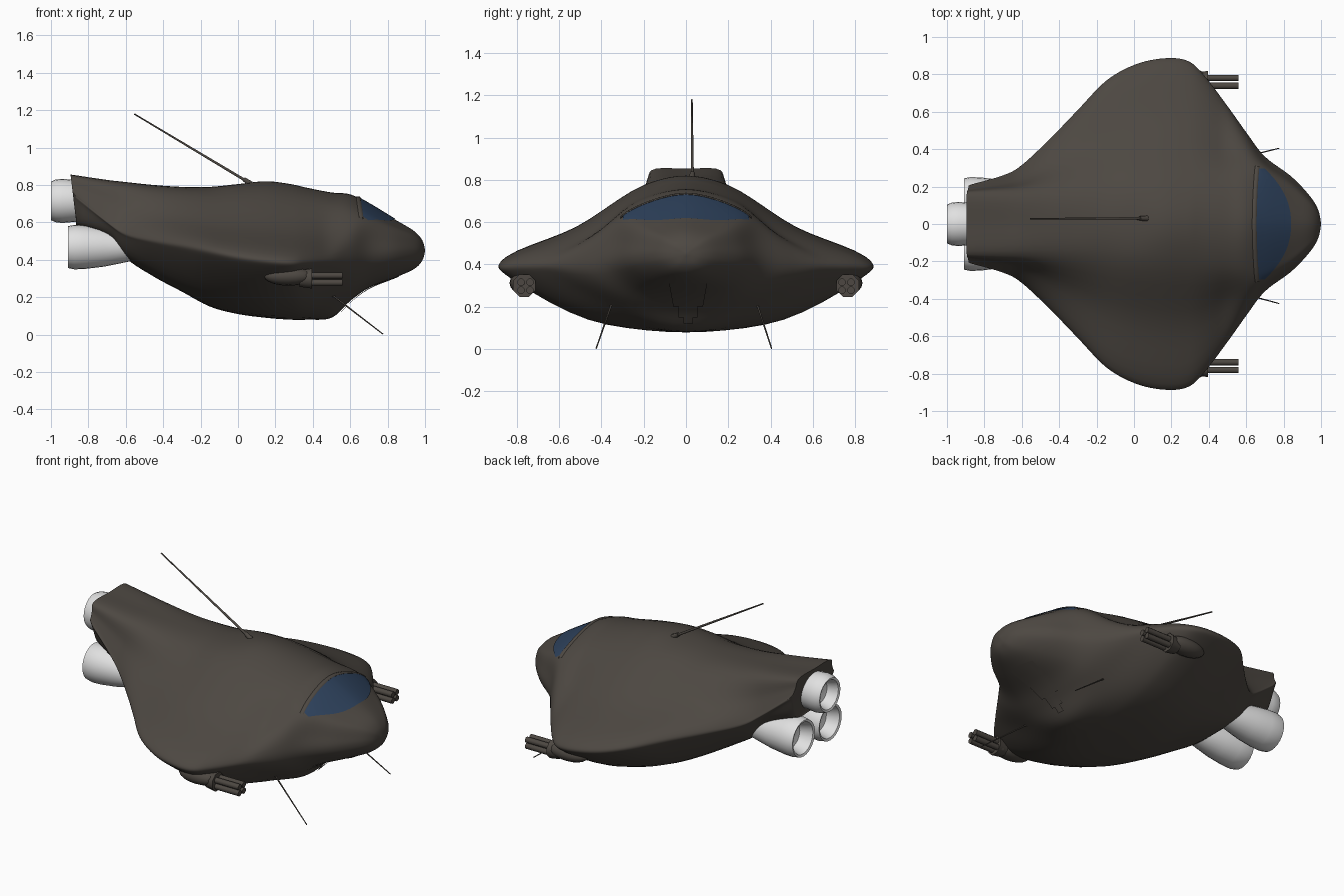
import bpy, math
from mathutils import Vector
from mathutils.bvhtree import BVHTree

if "Cube" in bpy.data.objects:
    bpy.data.objects.remove(bpy.data.objects["Cube"])


def material(name, rgb):
    m = bpy.data.materials.new(name)
    m.diffuse_color = (*rgb, 1)
    m.use_nodes = True
    m.node_tree.nodes["Principled BSDF"].inputs["Base Color"].default_value = m.diffuse_color
    return m


HULL = material("dark brown hull", (0.074, 0.064, 0.054))
GLASS = material("dark blue glass", (0.026, 0.052, 0.104))
WHITE = material("light grey nozzle", (0.75, 0.75, 0.75))


def build(name, verts, faces, mat, angle=40):
    me = bpy.data.meshes.new(name)
    me.from_pydata([tuple(v) for v in verts], [], faces)
    me.materials.append(mat)
    ob = bpy.data.objects.new(name, me)
    bpy.context.collection.objects.link(ob)
    bpy.ops.object.select_all(action='DESELECT')
    bpy.context.view_layer.objects.active = ob
    ob.select_set(True)
    bpy.ops.object.mode_set(mode='EDIT')
    bpy.ops.mesh.select_all(action='SELECT')
    bpy.ops.mesh.normals_make_consistent(inside=False)
    bpy.ops.object.mode_set(mode='OBJECT')
    bpy.ops.object.shade_smooth_by_angle(angle=math.radians(angle))
    return ob


def spline(pts, n):
    """Uniform Catmull-Rom along the hull stations"""
    out, k = [], len(pts)
    for i in range(k - 1):
        a, b, c, d = (pts[min(max(i + j, 0), k - 1)] for j in (-1, 0, 1, 2))
        for s in range(n):
            t = s / n
            out.append(tuple(0.5 * (2 * q + (r - p) * t + (2 * p - 5 * q + 4 * r - w) * t * t
                                    + (3 * q - p - 3 * r + w) * t ** 3)
                             for p, q, r, w in zip(a, b, c, d)))
    return out + [tuple(pts[-1])]


def loop_spline(pts, n):
    """Centripetal Catmull-Rom round a closed section"""
    p, out, k = [Vector(q) for q in pts], [], len(pts)
    for i in range(k):
        a, b, c, d = (p[(i + j) % k] for j in (-1, 0, 1, 2))
        h0, h1, h2 = (max((v - u).length, 1e-6) ** 0.5 for u, v in ((a, b), (b, c), (c, d)))
        m1 = (c - b) + h1 * ((b - a) / h0 - (c - a) / (h0 + h1))
        m2 = (c - b) + h1 * ((d - c) / h2 - (d - b) / (h1 + h2))
        for s in range(n):
            t = s / n
            out.append(b + m1 * t + (3 * (c - b) - 2 * m1 - m2) * t * t + (2 * (b - c) + m1 + m2) * t ** 3)
    return out


def tube(name, p, q, r1, r2, mat, sides=8):
    """Tapered rod between two points"""
    p, q = Vector(p), Vector(q)
    rot = (q - p).to_track_quat('Z', 'Y')
    vs = []
    for c, r in ((p, r1), (q, r2)):
        for i in range(sides):
            a = math.tau * (i + 0.5) / sides
            vs.append(c + rot @ Vector((r * math.cos(a), r * math.sin(a), 0)))
    fs = [(i, (i + 1) % sides, sides + (i + 1) % sides, sides + i) for i in range(sides)]
    fs += [tuple(range(sides)), tuple(range(sides, 2 * sides))]
    return build(name, vs, fs, mat, 50)


def lathe_x(name, prof, y, z, mat, sides=24, sy=1.0):
    """Spin an (x, radius) profile round an axis along x"""
    vs = [(x, y + sy * r * math.cos(math.tau * i / sides), z + r * math.sin(math.tau * i / sides))
          for x, r in prof for i in range(sides)]
    fs = [(k * sides + i, k * sides + (i + 1) % sides, (k + 1) * sides + (i + 1) % sides, (k + 1) * sides + i)
          for k in range(len(prof) - 1) for i in range(sides)]
    fs += [tuple(range(sides)), tuple(range(len(vs) - sides, len(vs)))]
    return build(name, vs, fs, mat, 35)


# Hull stations: x, top z, shoulder y, shoulder z, edge y, edge z, keel z, chine y, chine z
stations = [
    (-.895, .853, .165, .845, .205, .76, .59, .13, .60),
    (-.70, .825, .17, .81, .26, .60, .54, .20, .54),
    (-.60, .815, .17, .795, .315, .535, .41, .21, .43),
    (-.45, .80, .17, .775, .455, .50, .31, .25, .34),
    (-.30, .79, .17, .765, .61, .475, .23, .31, .26),
    (-.15, .79, .18, .76, .765, .445, .15, .38, .20),
    (.00, .805, .19, .775, .85, .415, .11, .43, .16),
    (.15, .82, .20, .775, .885, .395, .09, .46, .14),
    (.28, .805, .21, .755, .875, .385, .08, .45, .14),
    (.37, .785, .22, .735, .80, .39, .08, .41, .15),
    (.50, .76, .23, .705, .63, .395, .09, .32, .185),
    (.60, .75, .23, .69, .49, .40, .18, .28, .23),
    (.70, .70, .22, .65, .36, .42, .25, .23, .285),
    (.84, .615, .15, .585, .255, .44, .305, .15, .33),
    (.94, .555, .08, .54, .15, .45, .35, .08, .365),
    (.985, .505, .04, .498, .075, .45, .395, .04, .40),
]
tip = (1.0, .455, .002, .454, .004, .45, .445, .002, .446)


def ring(s):
    x, zt, wt, zs, w, ze, zb, wb, zc = s
    f = min(max((x - 0.45) / 0.28, 0), 1)
    f = f * f * (3 - 2 * f)
    k, e = 0.10 + 0.28 * f, 0.965 - 0.025 * f
    up = (e * w, ze + k * (zs - ze))
    lo = (e * w, ze - (k + 0.04) * (ze - zc))
    mid = ((wt + up[0]) / 2 + 0.05 * w * f, (zs + up[1]) / 2 - 0.035 * w * (1 - f) + 0.08 * w * f)
    half = [(wt, zs), mid, up, (w, ze), lo, (wb, zc)]
    pts = [(0, zt)] + half + [(0, zb)] + [(-y, z) for y, z in reversed(half)]
    slant = 0.12 if x < -0.89 else 0
    return [(x + slant * (zt - z), y, z) for y, z in loop_spline(pts, 5)]


rings = [ring(s) for s in spline(stations + [tip], 5)]
n = len(rings[0])
verts = [v for r in rings for v in r]
faces = [(k * n + i, k * n + (i + 1) % n, (k + 1) * n + (i + 1) % n, (k + 1) * n + i)
         for k in range(len(rings) - 1) for i in range(n)]
faces += [tuple(range(n)), tuple(range(len(verts) - n, len(verts)))]
build("hull", verts, faces, HULL, 65)
bvh = BVHTree.FromPolygons(verts, faces)


def on_hull(origin, direction, lift):
    """Point on the hull hit by a ray, lifted a little towards the viewer"""
    d = Vector(direction)
    hit = bvh.ray_cast(Vector(origin), d)[0]
    return (hit if hit else Vector(origin)) - d * lift


def grid_faces(nu, nv, o=0):
    return [(o + i * nv + j, o + i * nv + j + 1, o + (i + 1) * nv + j + 1, o + (i + 1) * nv + j)
            for i in range(nu - 1) for j in range(nv - 1)]


# Windscreen: thin patch laid on the hull from above
nu, nv = 33, 12
glass = []
for i in range(nu):
    u = -1 + 2 * i / (nu - 1)
    y, back = 0.298 * u, 0.652 + 0.015 * u * u
    front = back + 0.03 + 0.158 * (1 - abs(u) ** 2.2)
    for j in range(nv):
        x = back + (front - back) * j / (nv - 1)
        glass.append(on_hull((x, y, 2), (0, 0, -1), 0.005))
ob = build("windscreen", glass, grid_faces(nu, nv), GLASS)
if ob.data.polygons[len(ob.data.polygons) // 2].normal.z < 0:
    ob.data.flip_normals()

# Hood lip arching behind the windscreen
path = [on_hull((0.642 + 0.015 * (i / 12) ** 2, 0.31 * i / 12, 2), (0, 0, -1), 0) for i in range(-12, 13)]
lip = [p + Vector((0.014 * math.cos(a), 0, 0.007 * math.sin(a)))
       for p in path for a in [math.tau * k / 8 for k in range(8)]]
fs = [(k * 8 + i, k * 8 + (i + 1) % 8, k * 8 + 8 + (i + 1) % 8, k * 8 + 8 + i)
      for k in range(24) for i in range(8)]
build("hood_lip", lip, fs, HULL)

# Stepped chin hatch laid on the hull from the front
hv, hf = [], []
for z1, z2, w1, w2 in ((.31, .20, .09, .07), (.20, .15, .045, .045), (.15, .12, .022, .022)):
    hf += grid_faces(6, 7, len(hv))
    for i in range(6):
        t = i / 5
        for j in range(7):
            y = 0.01 + (w1 + (w2 - w1) * t) * (j / 3 - 1)
            hv.append(on_hull((2, y, z1 + (z2 - z1) * t), (-1, 0, 0), 0.011))
ob = build("chin_hatch", hv, hf, HULL)
if ob.data.polygons[0].normal.x < 0:
    ob.data.flip_normals()

# Engine nozzles, hollow at the back
lathe_x("upper_engine", [(-.80, .10), (-.87, .112), (-.94, .118), (-.975, .114), (-1.0, .103),
                         (-.995, .09), (-.93, .07), (-.92, .03)], 0, .715, WHITE)
for s in (1, -1):
    lathe_x("lower_engine", [(-.55, .07), (-.62, .085), (-.72, .105), (-.82, .117), (-.875, .119),
                             (-.91, .112), (-.905, .098), (-.83, .075), (-.82, .03)], s * .132, .468, WHITE)

# Wing guns: pod, octagonal block and four barrels
for s in (1, -1):
    pod = [(.27 - .13 * math.cos(math.pi * (i + .1) / 10.2), .05 * math.sin(math.pi * (i + .1) / 10.2))
           for i in range(11)]
    lathe_x("gun_pod", pod, s * .775, .312, HULL, 16, 1.2)
    tube("gun_block", (.33, s * .765, .30), (.395, s * .765, .30), .048, .058, HULL)
    for dy in (-.021, .021):
        for dz in (-.019, .019):
            tube("gun_barrel", (.36, s * .76 + dy, .297 + dz), (.56, s * .76 + dy, .297 + dz), .018, .018, HULL)

# Antennas
tube("top_antenna", (.06, .03, .812), (-.555, .028, 1.18), .008, .004, HULL)
tube("top_antenna_base", (.07, .03, .805), (.03, .03, .832), .016, .012, HULL)
for y1, y2 in ((.335, .405), (-.35, -.425)):
    tube("lower_antenna", (.47, y1 - .007 * (1 if y1 > 0 else -1), .238), (.775, y2, .003), .005, .003, HULL)
    tube("lower_antenna_base", (.48, y1, .23), (.51, y1, .205), .009, .007, HULL)
